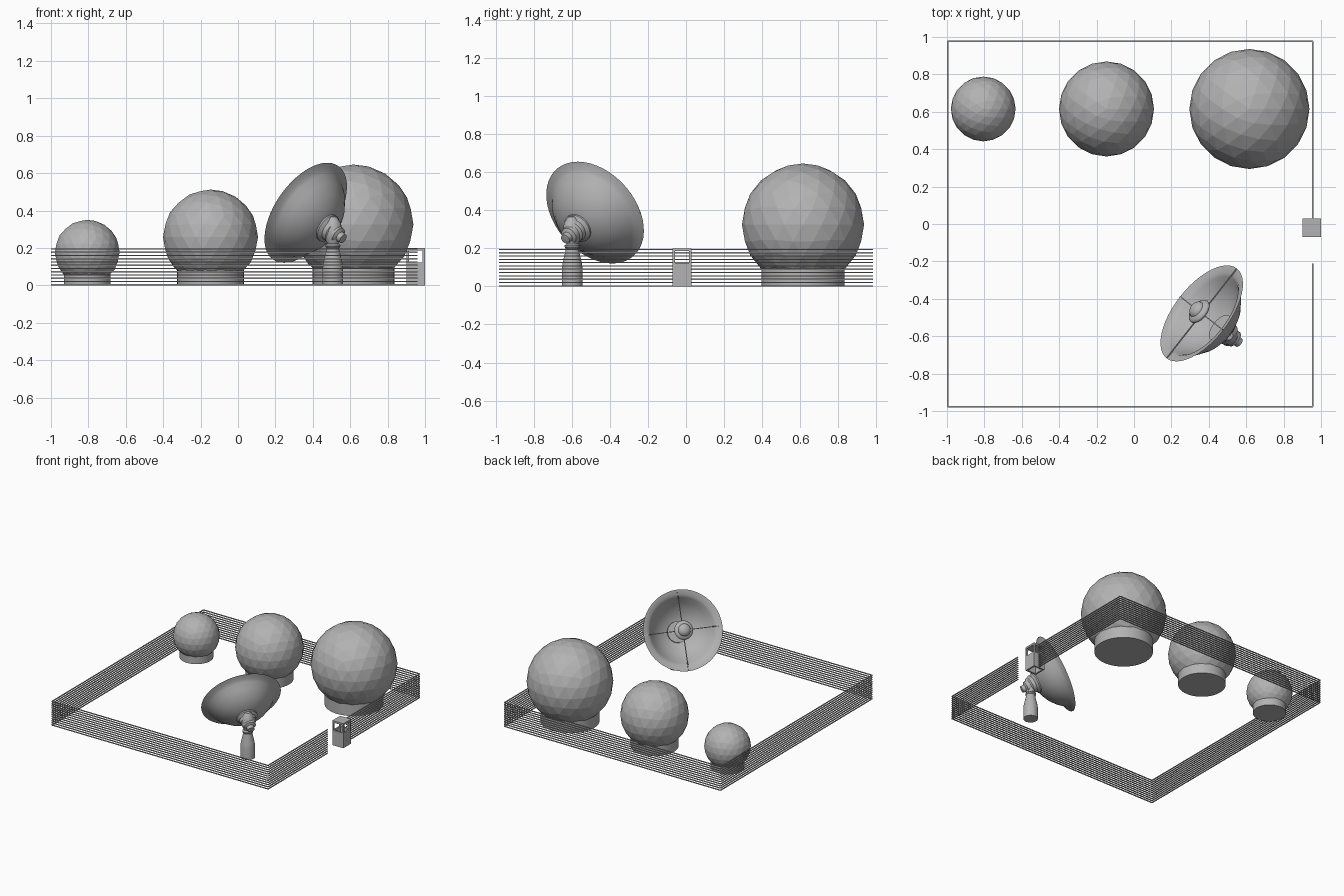
import bpy, bmesh, math
from mathutils import Vector, Matrix

if "Cube" in bpy.data.objects:
    bpy.data.objects.remove(bpy.data.objects["Cube"])

grey = bpy.data.materials.new("light_grey")
grey.diffuse_color = (0.45, 0.45, 0.45, 1)
grey.use_nodes = True
grey.node_tree.nodes["Principled BSDF"].inputs["Base Color"].default_value = grey.diffuse_color


def finish(name, bm, matrix=None, smooth=False):
    me = bpy.data.meshes.new(name)
    bmesh.ops.recalc_face_normals(bm, faces=bm.faces[:])
    bm.to_mesh(me)
    bm.free()
    me.materials.append(grey)
    ob = bpy.data.objects.new(name, me)
    bpy.context.collection.objects.link(ob)
    if matrix:
        ob.matrix_world = matrix
    if smooth:
        bpy.ops.object.select_all(action='DESELECT')
        ob.select_set(True)
        bpy.context.view_layer.objects.active = ob
        bpy.ops.object.shade_smooth_by_angle(angle=math.radians(35))
    return ob


def add_box(bm, lo, hi):
    lo, hi = Vector(lo), Vector(hi)
    m = Matrix.Translation((lo + hi) / 2) @ Matrix.Diagonal((*(hi - lo), 1))
    bmesh.ops.create_cube(bm, size=1, matrix=m)


def lathe(name, profile, matrix, steps=40):
    bm = bmesh.new()
    vs = [bm.verts.new((r, 0, z)) for r, z in profile]
    es = [bm.edges.new(p) for p in zip(vs, vs[1:])]
    bmesh.ops.spin(bm, geom=vs + es, cent=(0, 0, 0), axis=(0, 0, 1),
                   angle=math.tau, steps=steps, use_duplicate=False)
    bmesh.ops.remove_doubles(bm, verts=bm.verts[:], dist=1e-4)
    return finish(name, bm, matrix, True)


# three faceted radar domes on round plinths
for name, x, r, base_r, base_h in (("small", -0.806, 0.173, 0.125, 0.065),
                                   ("medium", -0.147, 0.254, 0.178, 0.085),
                                   ("large", 0.617, 0.321, 0.219, 0.105)):
    bm = bmesh.new()
    bmesh.ops.create_icosphere(bm, subdivisions=3, radius=r)
    finish(name + "_dome", bm, Matrix.Translation((x, 0.615, r + 0.004)))
    lathe(name + "_dome_base", [(0, 0), (base_r, 0), (base_r, base_h), (0, base_h)],
          Matrix.Translation((x, 0.615, 0)))

# perimeter fence of stacked wires, with a gate gap on the right
bm = bmesh.new()
path = [(0.956, -0.21), (0.956, -0.978), (-0.996, -0.978),
        (-0.996, 0.978), (0.956, 0.978), (0.956, 0.03)]
w = 0.004
for i in range(12):
    z = 0.003 + i * 0.0174
    for (x0, y0), (x1, y1) in zip(path, path[1:]):
        dx, dy = (w, 0) if x0 == x1 else (0, w)
        add_box(bm, (min(x0, x1) - dx, min(y0, y1) - dy, z - 0.003),
                (max(x0, x1) + dx, max(y0, y1) + dy, z + 0.003))
finish("fence_wires", bm)

# gate booth: thin walls, corner posts and roof
bm = bmesh.new()
X0, X1, Y0, Y1, t = 0.9, 1.0, -0.07, 0.03, 0.013
for z0, z1 in ((0, 0.122),):
    add_box(bm, (X0, Y0, z0), (X1, Y0 + t, z1))
    add_box(bm, (X0, Y1 - t, z0), (X1, Y1, z1))
    add_box(bm, (X0, Y0 + t, z0), (X0 + t, Y1 - t, z1))
    add_box(bm, (X1 - t, Y0 + t, z0), (X1, Y1 - t, z1))
for x in (X0, X1 - t):
    for y in (Y0, Y1 - t):
        add_box(bm, (x, y, 0.122), (x + t, y + t, 0.185))
add_box(bm, (X0, Y0, 0.185), (X1, Y1, 0.2))
finish("gate_booth", bm)

# dish: local z is the pointing axis, origin at the rim centre
axis = Vector((-0.69, 0.54, 0.48)).normalized()
frame = Matrix.Translation((0.362, -0.478, 0.388)) @ axis.to_track_quat('Z', 'Y').to_matrix().to_4x4()
outer = [(0, -0.178), (0.06, -0.172), (0.12, -0.152), (0.175, -0.118), (0.222, -0.072),
         (0.25, -0.032), (0.268, -0.015), (0.305, 0)]
inner = [(max(r - 0.003, 0), z + 0.008) for r, z in reversed(outer[:-1])]
lathe("dish", outer + inner, frame, 48)

# hub stack behind the dish
lathe("dish_hub", [(0, -0.14), (0.08, -0.14), (0.08, -0.175), (0.062, -0.19), (0.06, -0.215),
                   (0.048, -0.225), (0.046, -0.255), (0.028, -0.265), (0.026, -0.29), (0, -0.295)], frame)

# receiver at the focus and its cross wires
for name, r, d, z in (("receiver_disc", 0.072, 0.028, 0.02), ("receiver_head", 0.048, 0.035, 0.035)):
    bm = bmesh.new()
    bmesh.ops.create_uvsphere(bm, u_segments=24, v_segments=14, radius=1)
    bmesh.ops.scale(bm, vec=(r, r, d), verts=bm.verts[:])
    bmesh.ops.translate(bm, vec=(0, 0, z), verts=bm.verts[:])
    finish(name, bm, frame, True)
bm = bmesh.new()
add_box(bm, (-0.302, -0.003, -0.003), (0.302, 0.003, 0.003))
add_box(bm, (-0.003, -0.302, -0.003), (0.003, 0.302, 0.003))
finish("receiver_struts", bm, frame)

# pedestal and swivel knuckle
foot = Matrix.Translation((0.507, -0.598, 0))
lathe("pedestal", [(0, 0), (0.055, 0), (0.055, 0.09), (0.05, 0.125), (0.036, 0.185), (0.034, 0.2),
                   (0.04, 0.207), (0.04, 0.216), (0.03, 0.224), (0.03, 0.25), (0, 0.25)], foot, 32)
lathe("swivel_knuckle", [(0, 0.22), (0.03, 0.225), (0.046, 0.26), (0.05, 0.295),
                         (0.042, 0.335), (0.022, 0.365), (0, 0.372)], foot, 32)
